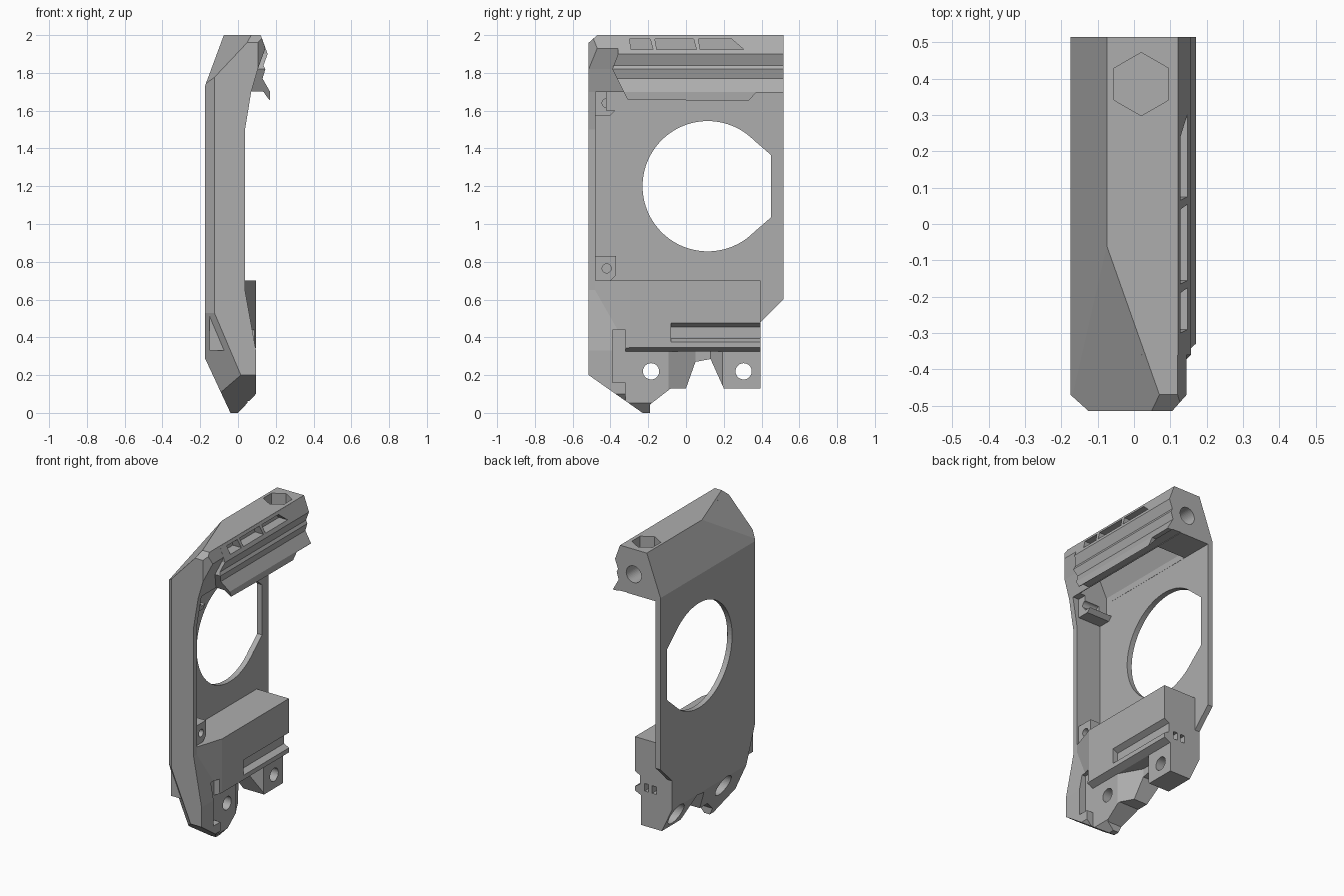
import bpy, bmesh, math
from mathutils import Vector

cube = bpy.data.objects.get("Cube")
if cube:
    bpy.data.objects.remove(cube)

grey = bpy.data.materials.new("neutral_grey")
grey.use_nodes = True
colour = (0.42, 0.42, 0.42, 1)
grey.diffuse_color = colour
grey.node_tree.nodes["Principled BSDF"].inputs["Base Color"].default_value = colour


def prism(name, axis, points, lo, hi):
    """Extrude a 2D outline along x (points y,z), y (points x,z) or z (points x,y)."""
    place = {"x": lambda a, b, d: (d, a, b),
             "y": lambda a, b, d: (a, d, b),
             "z": lambda a, b, d: (a, b, d)}[axis]
    bm = bmesh.new()
    face = bm.faces.new([bm.verts.new(place(a, b, lo)) for a, b in points])
    out = bmesh.ops.extrude_face_region(bm, geom=[face])
    moved = [v for v in out["geom"] if isinstance(v, bmesh.types.BMVert)]
    bmesh.ops.translate(bm, verts=moved, vec=place(0, 0, hi - lo))
    bmesh.ops.recalc_face_normals(bm, faces=bm.faces)
    mesh = bpy.data.meshes.new(name)
    bm.to_mesh(mesh)
    bm.free()
    mesh.materials.append(grey)
    obj = bpy.data.objects.new(name, mesh)
    bpy.context.collection.objects.link(obj)
    return obj


def rect(a0, a1, b0, b1):
    return [(a0, b0), (a1, b0), (a1, b1), (a0, b1)]


def ring(a, b, r, n=40, start=0.0):
    return [(a + r * math.cos(start + math.tau * i / n),
             b + r * math.sin(start + math.tau * i / n)) for i in range(n)]


def combine(target, other, operation="DIFFERENCE"):
    """Bake one boolean into the target and remove the tool."""
    mod = target.modifiers.new("tool", "BOOLEAN")
    mod.operation, mod.solver, mod.object = operation, "EXACT", other
    bpy.context.view_layer.update()
    graph = bpy.context.evaluated_depsgraph_get()
    mesh = bpy.data.meshes.new_from_object(target.evaluated_get(graph))
    target.modifiers.clear()
    target.data = mesh
    bpy.data.objects.remove(other)


def cut(target, axis, points, lo, hi):
    combine(target, prism("cutter", axis, points, lo, hi))


def slice_off(obj, a, b, c):
    """Trim everything beyond the plane through three points."""
    a, b, c = Vector(a), Vector(b), Vector(c)
    n = (b - a).cross(c - a)
    if n.dot(Vector((0, 0, 1)) - a) > 0:
        n = -n
    bm = bmesh.new()
    bm.from_mesh(obj.data)
    res = bmesh.ops.bisect_plane(bm, geom=bm.verts[:] + bm.edges[:] + bm.faces[:],
                                 plane_co=a, plane_no=n, clear_outer=True)
    rim = [e for e in res["geom_cut"] if isinstance(e, bmesh.types.BMEdge)]
    bmesh.ops.holes_fill(bm, edges=rim)
    bmesh.ops.recalc_face_normals(bm, faces=bm.faces)
    bm.to_mesh(obj.data)
    bm.free()


# Outer shell with faceted corners
body = prism("side_panel_body", "y", [
    (-.175, .29), (-.04, 0), (0, 0), (.095, .1), (.095, .33), (.037, .65),
    (.037, 1.5), (.07, 1.7), (.105, 1.82), (.145, 1.93), (.12, 2), (-.075, 2),
    (-.175, 1.73)], -.515, .515)
slice_off(body, (-.175, -.47, 0), (-.125, -.515, 0), (-.125, -.515, 1))
slice_off(body, (.145, -.47, 0), (.105, -.515, 0), (.105, -.515, 1))
slice_off(body, (-.075, -.06, 2), (.07, -.47, 2), (-.175, -.47, 1.74))
slice_off(body, (-.125, -.515, .53), (.015, -.515, .2), (-.175, -.47, .53))

# Open interior leaves the thin outer plate and front wall
cut(body, "y", rect(-.14, .5, .7, 1.7), -.48, .7)
cut(body, "y", rect(-.14, .5, -.1, .75), .395, .7)

# Lower block with a tapered front end
block = prism("lower_block", "z", [
    (-.15, -.485), (.036, -.485), (.095, -.3), (.095, .395), (-.15, .395)], .33, .7)
combine(body, block, "UNION")

# Upper rail with a hooked lip
rail = prism("upper_rail", "y", [
    (.02, 1.99), (.121, 1.999), (.157, 1.9), (.135, 1.84), (.145, 1.82),
    (.13, 1.77), (.17, 1.7), (.168, 1.655), (.152, 1.675), (.135, 1.7),
    (.02, 1.705)], -.4, .515)
trim = prism("rail_trim", "x", [
    (-.36, 2.1), (-.36, 1.9), (-.39, 1.82), (-.31, 1.66), (.33, 1.65),
    (.37, 1.695), (.6, 1.695), (.6, 2.1)], -.5, .5)
combine(rail, trim, "INTERSECT")
combine(body, rail, "UNION")

# Side outline with the notched foot
outline = prism("side_outline", "x", [
    (-.515, .2), (-.23, 0), (-.19, 0), (-.19, .045), (-.08, .13), (0, .13),
    (.05, .27), (.13, .285), (.2, .13), (.395, .13), (.395, .48), (.515, .6),
    (.6, .6), (.6, 2.1), (-.47, 2.1), (-.47, 2), (-.515, 1.96),
    (-.6, 1.96), (-.6, .2)], -.5, .5)
combine(body, outline, "INTERSECT")

# Round window with a flat rear edge
r, cy, cz = .345, .115, 1.2
arc = [math.radians(45 + 270 * i / 60) for i in range(61)]
window = [(cy + r * math.cos(t), cz + r * math.sin(t)) for t in arc]
window += [(.45, 1.035), (.45, 1.365)]
cut(body, "x", window, -.3, .03)

# Screw bosses on the front wall
for z in (1.64, .765):
    boss = prism("screw_boss", "x", [
        (-.485, z - .065), (-.40, z - .065), (-.37, z - .035),
        (-.37, z + .065), (-.485, z + .065)], -.15, .025)
    combine(body, boss, "UNION")
    cut(body, "x", ring(-.42, z, .024, 24), -.08, .3)

# Hollow underside of the upper beam
cut(body, "y", [(-.139, 1.6), (.06, 1.6), (.07, 1.78), (.03, 1.86),
                (-.08, 1.86), (-.139, 1.74)], -.42, .3)

# Three slanted slots along the sloping rail
for y0, y1, lean in ((-.3, -.19, -.015), (-.165, .04, -.015), (.065, .24, -.065)):
    cut(body, "x", [(y0, 1.98), (y1, 1.98), (y1 - lean, 1.925), (y0 + .01, 1.925)],
        .085, .3)

# Hexagonal nut pocket and rear bolt hole
cut(body, "z", ring(.02, .385, .087, 6, math.pi / 6), 1.89, 2.1)
cut(body, "y", ring(.02, 1.835, .055), .25, .7)

# Recess above the mounting tabs, and the deeper gap between them
cut(body, "y", [(.05, -.1), (.3, -.1), (.3, .35), (.095, .345), (.05, .325)], -.32, .5)
cut(body, "z", [(.06, -.11), (-.03, .05), (-.03, .13), (.06, .2)], -.1, .325)
cut(body, "x", [(-.39, .16), (-.32, .16), (-.32, .44), (-.39, .44)], .05, .3)

# Mounting holes with outer counterbores
for y in (-.185, .305):
    cut(body, "x", ring(y, .22, .043), -.3, .3)
    cut(body, "x", ring(y, .22, .07), -.3, -.02)

# Long groove in the lower block and two rear slots
cut(body, "y", [(.3, .375), (.095, .375), (.06, .395), (.06, .455), (.095, .475),
                (.3, .475)], -.08, .5)
for x in (.01, -.045):
    cut(body, "y", rect(x - .015, x + .015, .36, .41), .33, .45)
